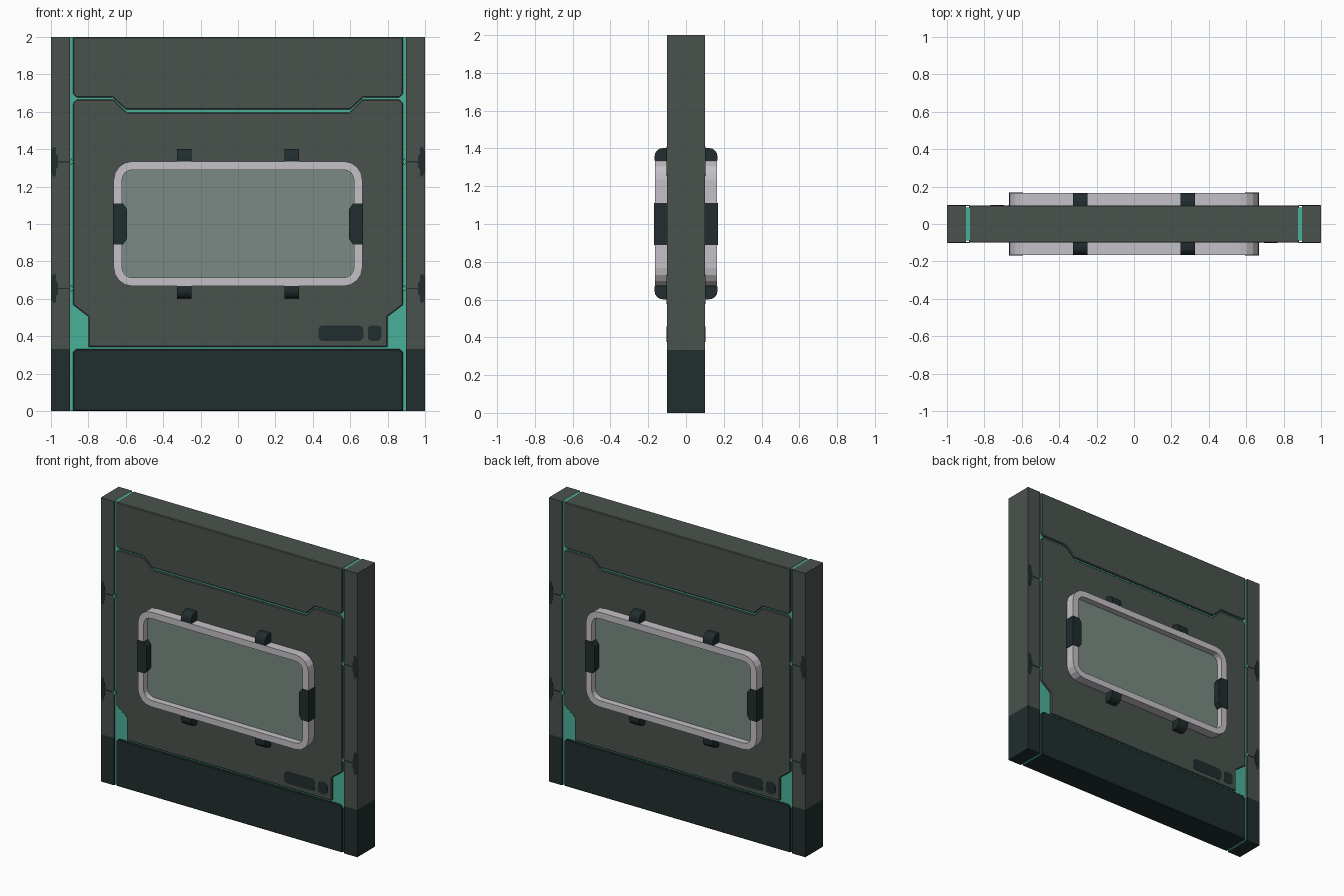
import bpy, bmesh, math

if "Cube" in bpy.data.objects:
    bpy.data.objects.remove(bpy.data.objects["Cube"])


def srgb(h):
    c = [int(h[i:i + 2], 16) / 255 for i in (0, 2, 4)]
    return [v / 12.92 if v <= 0.04045 else ((v + 0.055) / 1.055) ** 2.4 for v in c] + [1]


def material(name, h):
    m = bpy.data.materials.new(name)
    m.diffuse_color = srgb(h)
    m.use_nodes = True
    m.node_tree.nodes["Principled BSDF"].inputs["Base Color"].default_value = m.diffuse_color
    return m


GREY = material("wall grey", "4a524d")
DARK = material("dark slate", "212d2d")
TEAL = material("teal", "4bb09a")
PALE = material("pale frame", "c5c1c7")
GLASS = material("window glass", "7b8a83")


def finish(name, bm, mat, bevel=0):
    bmesh.ops.recalc_face_normals(bm, faces=bm.faces)
    me = bpy.data.meshes.new(name)
    bm.to_mesh(me)
    bm.free()
    me.materials.append(mat)
    ob = bpy.data.objects.new(name, me)
    bpy.context.collection.objects.link(ob)
    if bevel:
        mod = ob.modifiers.new("edge", 'BEVEL')
        mod.width, mod.segments = bevel, 1
        mod.limit_method, mod.angle_limit = 'ANGLE', math.radians(30)
    return ob


def prism(name, pts, a, b, mat, axis='y', bevel=0):
    """Extrude an (x,z) outline along y, or a (y,z) outline along x."""
    bm = bmesh.new()
    put = (lambda p, d: (p[0], d, p[1])) if axis == 'y' else (lambda p, d: (d, p[0], p[1]))
    va, vb = ([bm.verts.new(put(p, d)) for p in pts] for d in (a, b))
    bm.faces.new(va)
    bm.faces.new(vb[::-1])
    n = len(pts)
    for i in range(n):
        j = (i + 1) % n
        bm.faces.new((va[i], va[j], vb[j], vb[i]))
    return finish(name, bm, mat, bevel)


def rect(x0, x1, z0, z1):
    return [(x0, z0), (x1, z0), (x1, z1), (x0, z1)]


def rounded(x0, x1, z0, z1, r, seg=4):
    pts = []
    for k, (cx, cz) in enumerate([(x1 - r, z1 - r), (x0 + r, z1 - r), (x0 + r, z0 + r), (x1 - r, z0 + r)]):
        for i in range(seg + 1):
            t = math.pi / 2 * (k + i / seg)
            pts.append((cx + r * math.cos(t), cz + r * math.sin(t)))
    return pts


def ring(name, outer, inner, y0, y1, mat):
    bm = bmesh.new()
    loops = [[bm.verts.new((x, y, z)) for x, z in pts]
             for pts, y in ((outer, y0), (outer, y1), (inner, y1), (inner, y0))]
    n = len(outer)
    for k in range(4):
        a, b = loops[k], loops[(k + 1) % 4]
        for i in range(n):
            j = (i + 1) % n
            bm.faces.new((a[i], a[j], b[j], b[i]))
    return finish(name, bm, mat)


def sym(half):
    """Close a right-hand outline by mirroring it in x."""
    return half + [(-x, z) for x, z in reversed(half)]


D, E, C = 0.1, 0.882, 0.018   # half depth, panel half width, corner cut

# Teal core showing in the grooves
prism("glowing_core", rect(-0.91, 0.91, 0.001, 1.999), -0.087, 0.087, TEAL)

# Main wall panels
prism("base_panel", sym([(E, 0), (E, 0.332 - C), (E - C, 0.332)]), -D, D, DARK, bevel=0.005)
prism("centre_panel", sym([(0.8, 0.343), (0.8, 0.505), (E, 0.568), (E, 1.665 - C), (E - C, 1.665),
                           (0.665, 1.665), (0.595, 1.597)]), -D, D, GREY, bevel=0.005)
prism("top_panel", sym([(0.6, 1.612), (0.67, 1.677), (E - C, 1.677), (E, 1.677 + C), (E, 2)]),
      -D, D, GREY, bevel=0.005)

# Side pillars with dark feet
for s, side in ((-1, "left"), (1, "right")):
    prism(side + "_pillar", rect(s * 0.897, s * 1.0, 0.333, 2), -D, D, GREY)
    prism(side + "_pillar_foot", rect(s * 0.897, s * 1.0, 0, 0.333), -D, D, DARK)

# Window frame and glass
ring("window_frame", rounded(-0.665, 0.665, 0.668, 1.335, 0.1),
     rounded(-0.62, 0.62, 0.713, 1.29, 0.055), -0.165, 0.165, PALE)
prism("window_glass", rounded(-0.63, 0.63, 0.703, 1.3, 0.06), -0.12, 0.12, GLASS)

# Clips around the frame
for s in (-1, 1):
    prism("side_clip", [(s * 0.669, 0.89), (s * 0.615, 0.89), (s * 0.594, 0.92),
                        (s * 0.594, 1.08), (s * 0.615, 1.11), (s * 0.669, 1.11)], -0.169, 0.169, DARK)
    for up in (-1, 1):
        r, w, z0, z1 = 0.042, 0.166, 1.0015 + up * 0.3335, 1.0015 + up * 0.4
        arc = [(w - r + r * math.cos(t), z1 - up * r + up * r * math.sin(t))
               for t in (math.pi / 8 * i for i in range(5))]
        prism("frame_clip", sym([(w, z0)] + arc), s * 0.288 - 0.039, s * 0.288 + 0.039, DARK, 'x')

# Thin surface details; the back repeats the front turned half way round
for f, face in ((1, "front"), (-1, "back")):
    def plate(name, pts, mat):
        prism(face + name, [(f * x, z) for x, z in pts], -f * 0.095, -f * 0.102, mat)
    plate("_long_plaque", rounded(0.43, 0.67, 0.375, 0.458, 0.025, 3), DARK)
    plate("_short_plaque", rounded(0.694, 0.766, 0.375, 0.458, 0.02, 3), DARK)
    for s in (-1, 1):
        for z in (0.655, 1.333):
            plate("_pillar_mark", [(s * x, z + h) for x, h in (
                (0.998, -0.055), (0.988, -0.078), (0.975, -0.078), (0.972, -0.04), (0.963, -0.03),
                (0.963, 0.03), (0.972, 0.04), (0.975, 0.078), (0.988, 0.078), (0.998, 0.055))], DARK)
            plate("_pillar_seam", rect(s * 0.898, s * 0.966, z - 0.003, z + 0.003), DARK)
            plate("_groove_light", [(s * 0.88, z), (s * 0.89, z - 0.02),
                                    (s * 0.9, z), (s * 0.89, z + 0.02)], TEAL)
